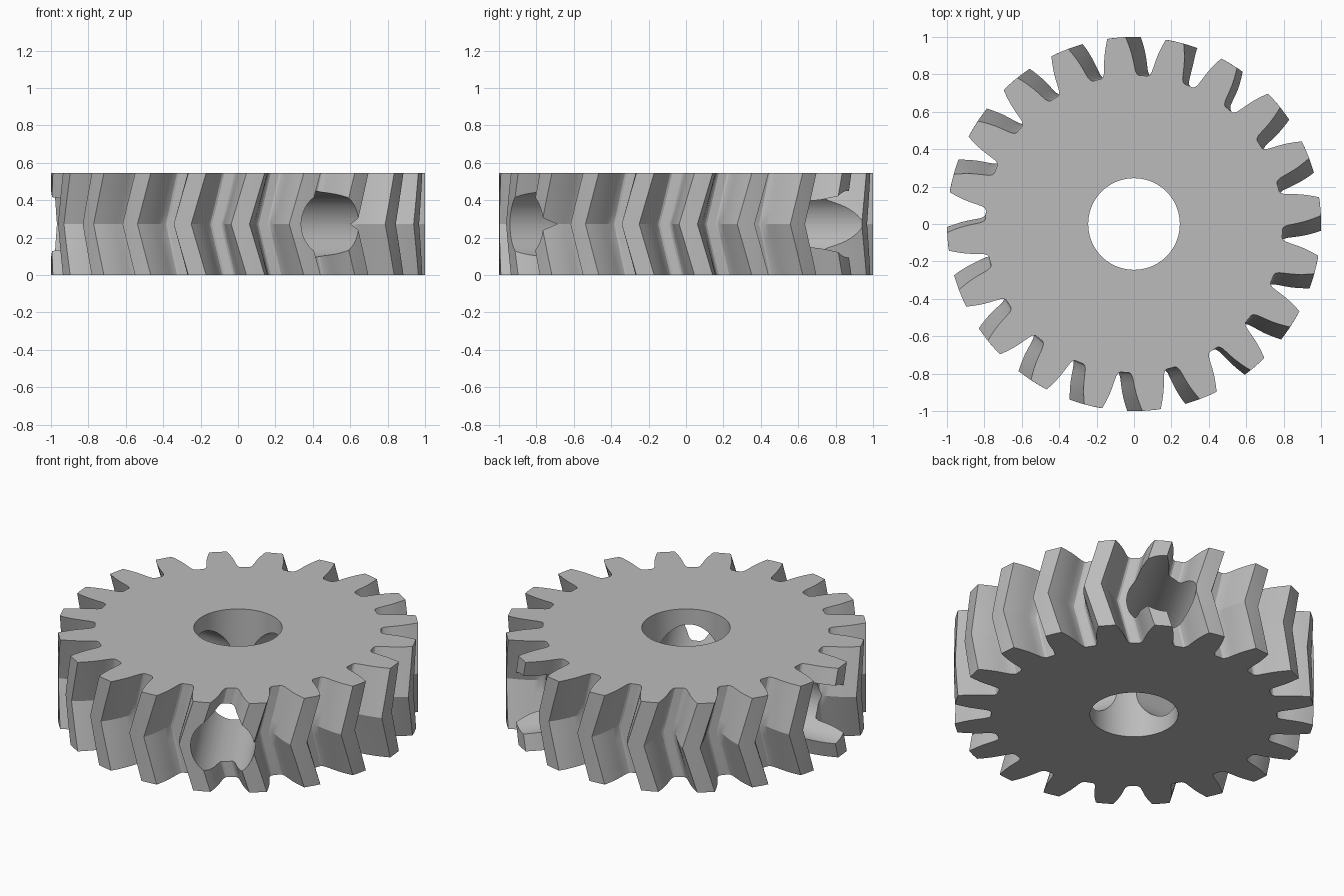
import bpy, bmesh, math
from mathutils import Matrix

if "Cube" in bpy.data.objects:
    bpy.data.objects.remove(bpy.data.objects["Cube"])

TEETH, HEIGHT = 20, 0.545
MID_PHASE, TWIST = math.radians(0.7), math.radians(4.7)
BORE_R, HOLE_R = 0.245, 0.178

grey = bpy.data.materials.new("grey")
grey.diffuse_color = (0.5, 0.5, 0.5, 1)
grey.use_nodes = True
grey.node_tree.nodes["Principled BSDF"].inputs["Base Color"].default_value = grey.diffuse_color

# Half tooth profile from root to tip: (radius, half angle in degrees)
half = [(0.795, 7.3), (0.801, 6.6), (0.818, 5.95), (0.85, 5.45), (0.88, 5.05),
        (0.91, 4.6), (0.94, 4.05), (0.97, 3.45), (1.0, 2.8)]
tooth = [(r, -a) for r, a in half] + [(1.0, 0)] + [(r, a) for r, a in reversed(half)]
outline = [(r, math.radians(a + 360 / TEETH * i)) for i in range(TEETH) for r, a in tooth]


def finish(bm, name):
    bmesh.ops.recalc_face_normals(bm, faces=bm.faces)
    mesh = bpy.data.meshes.new(name)
    bm.to_mesh(mesh)
    bm.free()
    obj = bpy.data.objects.new(name, mesh)
    bpy.context.collection.objects.link(obj)
    mesh.materials.append(grey)
    return obj


def cylinder(name, radius, depth, matrix):
    bm = bmesh.new()
    bmesh.ops.create_cone(bm, cap_ends=True, segments=72, radius1=radius,
                          radius2=radius, depth=depth, matrix=matrix)
    return finish(bm, name)


# Herringbone body: the outline twists one way up to mid height, then back
bm = bmesh.new()
rings = []
LAYERS = 8
for k in range(LAYERS + 1):
    t = k / LAYERS
    turn = MID_PHASE + TWIST * abs(2 * t - 1)
    rings.append([bm.verts.new((r * math.cos(a + turn), r * math.sin(a + turn), HEIGHT * t))
                  for r, a in outline])
n = len(outline)
for lo, hi in zip(rings, rings[1:]):
    for i in range(n):
        j = (i + 1) % n
        bm.faces.new((lo[i], lo[j], hi[j], hi[i]))
bm.faces.new(rings[0][::-1])
bm.faces.new(rings[-1])
gear = finish(bm, "herringbone_gear")

# Centre bore and three radial holes
centre = Matrix.Translation((0, 0, HEIGHT / 2))
cutters = [cylinder("bore_cutter", BORE_R, 2, centre)]
for deg in (60, 180, 300):
    m = (centre @ Matrix.Rotation(math.radians(deg), 4, 'Z')
         @ Matrix.Translation((0.65, 0, 0)) @ Matrix.Rotation(math.pi / 2, 4, 'Y'))
    cutters.append(cylinder("radial_hole_cutter", HOLE_R, 1.2, m))

bpy.context.view_layer.objects.active = gear
gear.select_set(True)
for c in cutters:
    c.hide_render = True
    mod = gear.modifiers.new("cut", 'BOOLEAN')
    mod.operation, mod.solver, mod.object = 'DIFFERENCE', 'EXACT', c
    bpy.ops.object.modifier_apply(modifier=mod.name)
for c in cutters:
    bpy.data.objects.remove(c)

# Smooth flanks and bores, crisp edges
bpy.ops.object.shade_smooth_by_angle(angle=math.radians(25))
